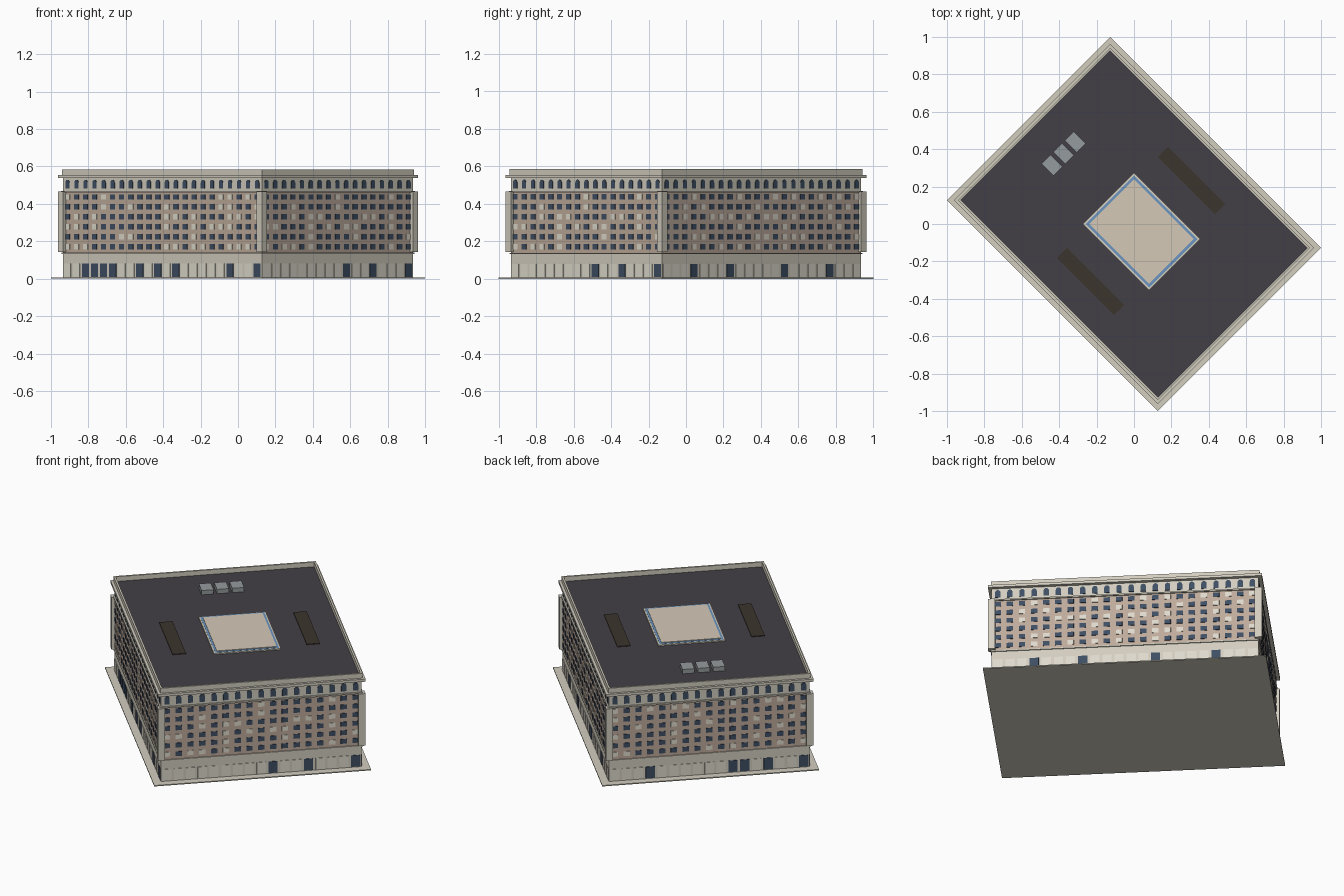
import bpy, bmesh, math, random
from mathutils import Matrix, Vector

if "Cube" in bpy.data.objects:
    bpy.data.objects.remove(bpy.data.objects["Cube"])

random.seed(7)
TURN = Matrix.Rotation(-math.pi / 4, 4, 'Z')   # whole building stands at 45 degrees
A, B = 0.751, 0.571                            # wall half length / half width


def material(name, rgb):
    m = bpy.data.materials.new(name)
    m.diffuse_color = (*[c ** 2.2 for c in rgb], 1)
    m.use_nodes = True
    m.node_tree.nodes["Principled BSDF"].inputs["Base Color"].default_value = m.diffuse_color
    return m


STONE = material("stone", (0.82, 0.80, 0.74))
BRICK = material("brick", (0.74, 0.66, 0.60))
ROOF = material("roofing", (0.27, 0.26, 0.28))
DARK = material("dark_glass", (0.25, 0.31, 0.39))
LIT = material("lit_glass", (0.87, 0.85, 0.80))
BLUE = material("blue_glass", (0.42, 0.58, 0.75))
CREAM = material("cream", (0.83, 0.78, 0.71))
BROWN = material("brown", (0.24, 0.22, 0.19))
METAL = material("metal", (0.58, 0.60, 0.61))


def finish(name, bm, mat):
    bmesh.ops.recalc_face_normals(bm, faces=bm.faces)
    bm.transform(TURN)
    me = bpy.data.meshes.new(name)
    bm.to_mesh(me)
    bm.free()
    me.materials.append(mat)
    ob = bpy.data.objects.new(name, me)
    bpy.context.collection.objects.link(ob)
    return ob


def add_box(bm, centre, size, frame=Matrix()):
    m = frame @ Matrix.Translation(centre) @ Matrix.Diagonal((*size, 1))
    bmesh.ops.create_cube(bm, size=1, matrix=m)


def slab(name, a, b, z0, z1, mat, u=0, v=0):
    bm = bmesh.new()
    add_box(bm, (u, v, (z0 + z1) / 2), (2 * a, 2 * b, z1 - z0))
    return finish(name, bm, mat)


def ring(name, a, b, t, z0, z1, mat, u=0, v=0):
    # rectangular frame with wall thickness t
    bm = bmesh.new()
    loops = []
    for z in (z0, z1):
        for d in (0, t):
            loops.append([bm.verts.new((u + sx * (a - d), v + sy * (b - d), z))
                          for sx, sy in ((-1, -1), (1, -1), (1, 1), (-1, 1))])
    lo, li, to, ti = loops
    for p, q in ((lo, to), (to, ti), (ti, li), (li, lo)):
        for i in range(4):
            j = (i + 1) % 4
            bm.faces.new((p[i], p[j], q[j], q[i]))
    return finish(name, bm, mat)


def add_arch(bm, x, z0, w, h, frame):
    r = w / 2
    pts = [(x - r, z0), (x + r, z0)]
    pts += [(x + r * math.cos(k * math.pi / 6), z0 + h - r + r * math.sin(k * math.pi / 6)) for k in range(7)]
    f = bm.faces.new([bm.verts.new(frame @ Vector((px, 0.002, pz))) for px, pz in pts])
    ext = bmesh.ops.extrude_face_region(bm, geom=[f])
    vs = [g for g in ext["geom"] if isinstance(g, bmesh.types.BMVert)]
    bmesh.ops.translate(bm, verts=vs, vec=frame.to_3x3() @ Vector((0, -0.005, 0)))


# main masses
slab("pavement", 0.797, 0.6172, 0, 0.006, STONE)
slab("ground_storey", A, B, 0.006, 0.135, STONE)
slab("brick_storeys", A, B, 0.135, 0.463, BRICK)
slab("attic_storey", A, B, 0.463, 0.54, STONE)
slab("lower_ledge", A + 0.006, B + 0.006, 0.132, 0.139, STONE)
slab("upper_ledge", A + 0.008, B + 0.008, 0.460, 0.468, STONE)
ring("cornice", A + 0.020, B + 0.020, 0.03, 0.539, 0.555, STONE)
ring("parapet", A + 0.005, B + 0.005, 0.011, 0.555, 0.585, STONE)
slab("roof", A - 0.004, B - 0.004, 0.538, 0.556, ROOF)

# corner piers
bm = bmesh.new()
for su in (-1, 1):
    for sv in (-1, 1):
        add_box(bm, (su * A, sv * B, 0.304), (0.04, 0.04, 0.322))
finish("corner_piers", bm, STONE)

# windows on all four walls
parts = {k: bmesh.new() for k in ("windows_dark", "windows_lit", "shops_dark", "shops_lit", "arched_windows")}
for side in range(4):
    half, dist, n = (A, B, 22) if side % 2 == 0 else (B, A, 17)
    frame = Matrix.Rotation(side * math.pi / 2, 4, 'Z') @ Matrix.Translation((0, -dist, 0))
    step = 2 * half / n
    for i in range(n):
        x = -half + step * (i + 0.5)
        shop = "shops_dark" if random.random() < 0.25 else "shops_lit"
        add_box(parts[shop], (x, 0, 0.045), (0.052, 0.006, 0.07), frame)
        for row in range(6):
            win = "windows_lit" if random.random() < 0.25 else "windows_dark"
            add_box(parts[win], (x, 0, 0.171 + row * 0.0533), (0.036, 0.006, 0.028), frame)
        add_arch(parts["arched_windows"], x, 0.481, 0.03, 0.048, frame)
for name, bm in parts.items():
    finish(name, bm, LIT if name.endswith("lit") else DARK)

# skylight on the roof
SU = 0.057
ring("skylight_curb", 0.249, 0.191, 0.012, 0.552, 0.563, STONE, SU)
slab("skylight_glass", 0.240, 0.182, 0.552, 0.564, BLUE, SU)
slab("skylight_top", 0.226, 0.170, 0.552, 0.567, CREAM, SU)

# roof strips and cooling units
for s in (-1, 1):
    slab("roof_strip", 0.216, 0.038, 0.552, 0.560, BROWN, 0.053, s * 0.382)
for k in (-1, 0, 1):
    slab("cooling_unit", 0.046, 0.034, 0.552, 0.583, METAL, -0.532, k * 0.087)
